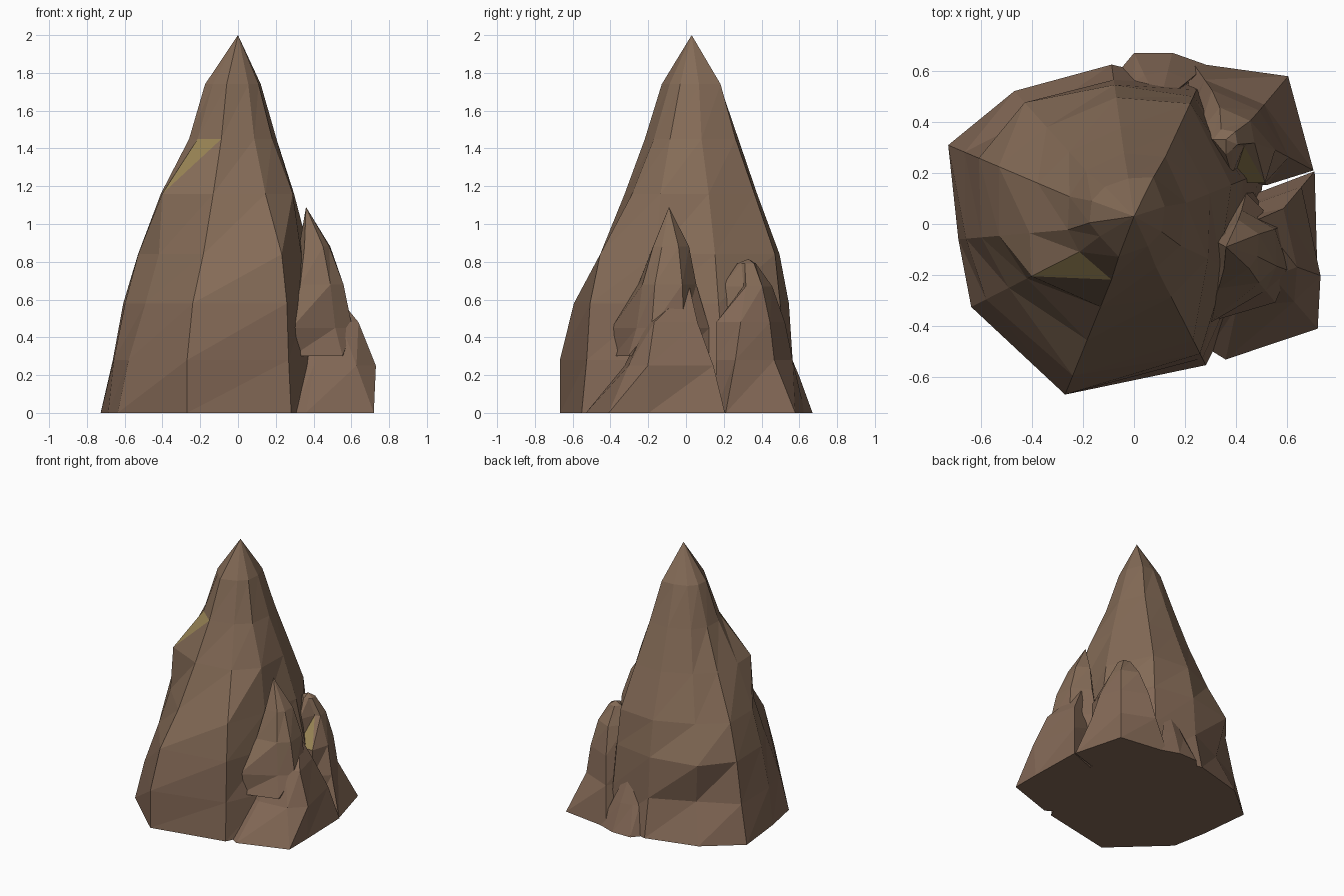
import bpy, bmesh
from math import radians, cos, sin


def material(name, rgb):
    m = bpy.data.materials.new(name)
    m.diffuse_color = (*rgb, 1)
    return m


MATS = [material("brown_rock", (0.225, 0.138, 0.092)),
        material("light_brown_rock", (0.235, 0.149, 0.096)),
        material("khaki_rock", (0.32, 0.235, 0.092))]


def rock(name, angles, rings, peak, khaki=None):
    """Faceted rock: rings are (z, cx, cy, radius per ridge angle), closed to a peak.
    khaki = (ring, ridge, triangle) picks the one accent facet."""
    bm = bmesh.new()
    rows = [[bm.verts.new((cx + r * cos(radians(a)), cy + r * sin(radians(a)), z))
             for a, r in zip(angles, radii)] for z, cx, cy, radii in rings]
    top = bm.verts.new(peak)
    n = len(angles)
    accent = None
    for k in range(len(rows) - 1):
        for i in range(n):
            j = (i + 1) % n
            lo, hi = rows[k], rows[k + 1]
            tris = [bm.faces.new((lo[i], lo[j], hi[j])),
                    bm.faces.new((lo[i], hi[j], hi[i]))]
            if khaki and khaki[:2] == (k, i):
                accent = tris[khaki[2]]
    for i in range(n):
        bm.faces.new((rows[-1][i], rows[-1][(i + 1) % n], top))
    bm.faces.new(rows[0][::-1])
    # lighter stone higher up, plus the accent facet
    for f in bm.faces:
        f.material_index = 1 if f.calc_center_median().z > 0.55 else 0
    if accent:
        accent.material_index = 2
    bmesh.ops.recalc_face_normals(bm, faces=bm.faces)
    me = bpy.data.meshes.new(name)
    bm.to_mesh(me)
    bm.free()
    for m in MATS:
        me.materials.append(m)
    ob = bpy.data.objects.new(name, me)
    bpy.context.collection.objects.link(ob)
    return ob


# tall central spire
rock("main_spire",
     [-153, -112, -63, -25, 22, 65, 98, 132, 157, 185],
     [(0.00, 0, 0, [.715, .72, .62, .50, .55, .60, .63, .70, .79, .69]),
      (0.28, 0, 0, [.65, .72, .59, .46, .52, .58, .57, .57, .72, .66]),
      (0.58, 0, 0, [.55, .64, .57, .40, .46, .55, .55, .64, .66, .60]),
      (0.84, 0, 0, [.47, .49, .51, .37, .41, .52, .50, .51, .575, .53]),
      (1.16, 0, 0, [.45, .35, .32, .32, .32, .40, .38, .38, .41, .41]),
      (1.45, 0, 0, [.24, .235, .19, .20, .22, .29, .28, .28, .275, .26]),
      (1.74, 0, 0.02, [.15, .16, .12, .12, .13, .18, .16, .17, .18, .175])],
     (0, 0.03, 2), khaki=(4, 0, 1))

# pointed spire on the right
rock("side_spire",
     [-108, -50, -20, 25, 75, 160],
     [(0.30, .38, -.10, [.30, .27, .20, .20, .26, .12]),
      (0.45, .38, -.10, [.31, .21, .24, .21, .23, .12]),
      (0.68, .38, -.10, [.16, .17, .19, .19, .16, .10]),
      (0.88, .38, -.09, [.09, .11, .11, .12, .11, .06])],
     (.36, -.09, 1.09))

# low sloping slab beneath the side spire
rock("base_slab",
     [-112, -102, -49, -20, 50, 160],
     [(0.00, .45, -.10, [.42, .44, .41, .285, .40, .30]),
      (0.25, .45, -.10, [.23, .23, .27, .298, .32, .30]),
      (0.48, .45, -.10, [.12, .12, .14, .20, .21, .25])],
     (.49, .02, .66))

# blunt spire at the back right
rock("back_spire",
     [-100, -65, -28, 50, 125, 180],
     [(0.00, .42, .36, [.20, .23, .32, .285, .33, .25]),
      (0.28, .42, .36, [.20, .22, .21, .14, .25, .25]),
      (0.48, .42, .36, [.20, .22, .15, .11, .20, .22]),
      (0.67, .41, .35, [.16, .05, .07, .07, .13, .16]),
      (0.79, .37, .33, [.06, .04, .04, .04, .05, .06])],
     (.36, .33, .815), khaki=(2, 0, 0))

# small buttress at the back
rock("back_buttress",
     [-90, 25, 62, 115, 145],
     [(0.00, .07, .52, [.10, .24, .17, .165, .15]),
      (0.20, .08, .50, [.08, .15, .11, .09, .10])],
     (.10, .47, .50))
